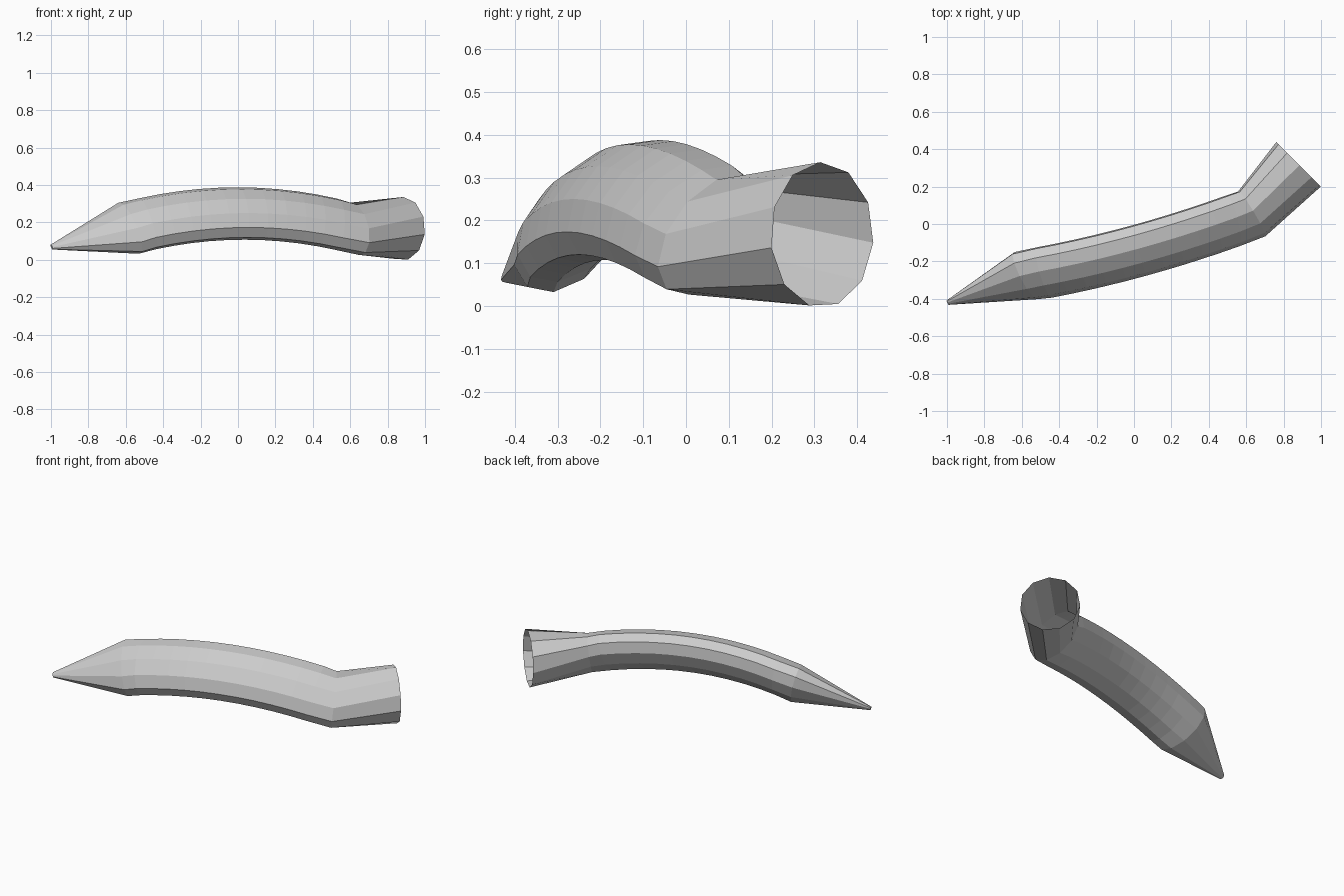
import bpy, bmesh, math
from mathutils import Vector

if "Cube" in bpy.data.objects:
    bpy.data.objects.remove(bpy.data.objects["Cube"])

SIDES = 11
BODY_RINGS = 13
A, B = 0.171, 0.104   # body cross-section: a leaning oval

# Rings along the horn: (centre, axis, long radius, short radius, phase in degrees)
rings = [(Vector((-0.996, -0.42, 0.068)), Vector((1, 0.34, 0.25)), 0.016, 0.01, 55)]

# Gently arched body
for i in range(BODY_RINGS):
    x = -0.58 + 1.21 * i / (BODY_RINGS - 1)
    centre = Vector((x, -0.148 + 0.27 * x + 0.085 * x * x, 0.248 - 0.22 * (x - 0.02) ** 2))
    axis = Vector((1, 0.27 + 0.17 * x, -0.44 * (x - 0.02)))
    if i == 0:
        axis = Vector((1, 0.38, 0.26))
    if i == BODY_RINGS - 1:
        axis = Vector((0.83, 0.56, -0.11))
    rings.append((centre, axis, A, B, 55))

# Round open mouth
rings.append((Vector((0.88, 0.318, 0.166)), Vector((1, 1, 0)), 0.17, 0.17, 47))

bm = bmesh.new()
loops = []
for centre, axis, a, b, phase in rings:
    axis = axis.normalized()
    side = Vector((-axis.y, axis.x, 0)).normalized()
    up = axis.cross(side)
    major = (side + up).normalized()
    minor = (up - side).normalized()
    loop = []
    for k in range(SIDES):
        t = math.radians(phase) + 2 * math.pi * k / SIDES
        loop.append(bm.verts.new(centre + major * a * math.cos(t) + minor * b * math.sin(t)))
    loops.append(loop)

# Skin between neighbouring rings; the wide end stays open
for a, b in zip(loops, loops[1:]):
    for k in range(SIDES):
        n = (k + 1) % SIDES
        bm.faces.new((a[k], a[n], b[n], b[k]))
bm.faces.new(loops[0])
bmesh.ops.recalc_face_normals(bm, faces=bm.faces)

mesh = bpy.data.meshes.new("curved_horn")
bm.to_mesh(mesh)
bm.free()
bpy.context.collection.objects.link(bpy.data.objects.new("curved_horn", mesh))
